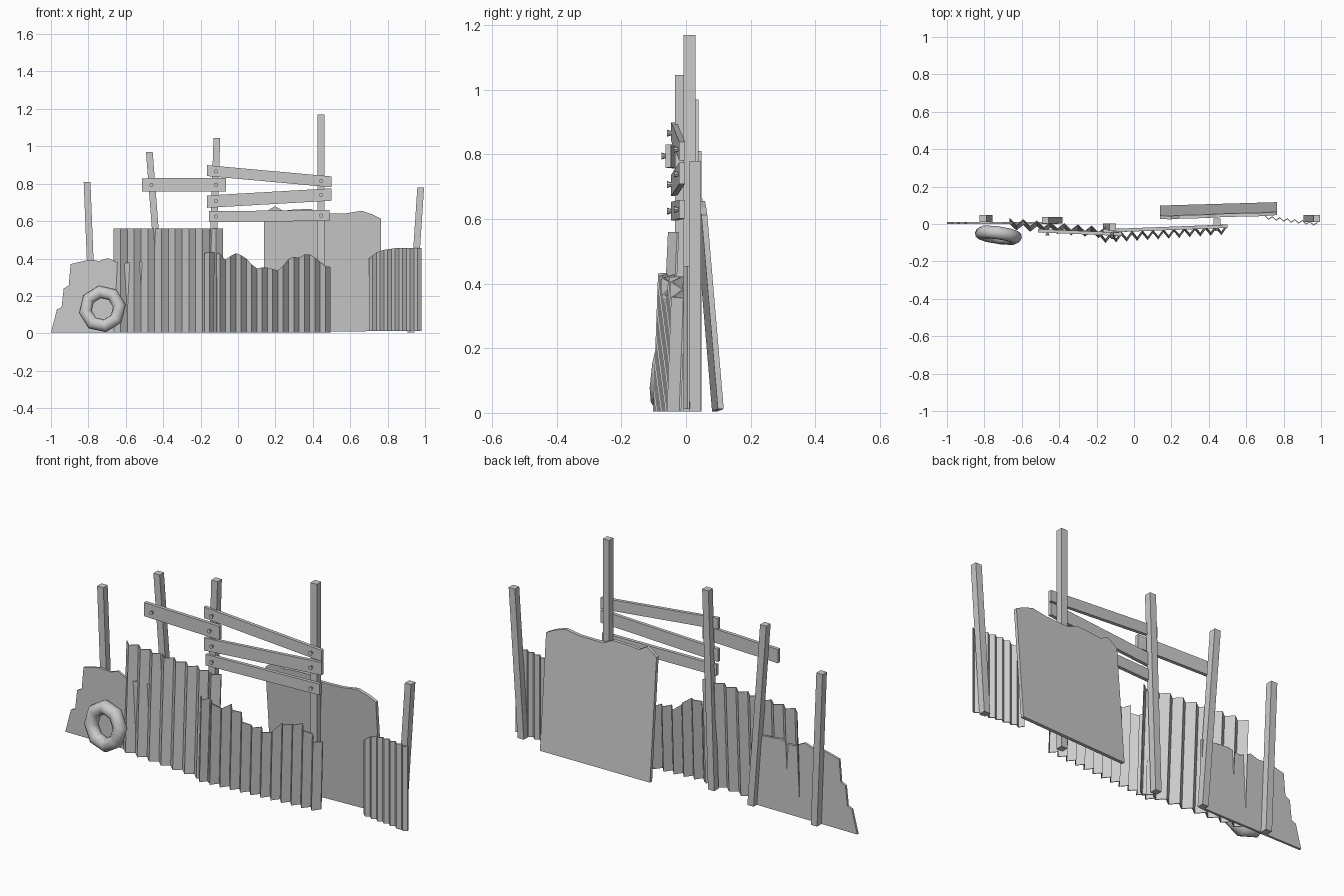
import bpy, bmesh, math
from mathutils import Vector, Matrix

if "Cube" in bpy.data.objects:
    bpy.data.objects.remove(bpy.data.objects["Cube"])


def finish(name, bm):
    bmesh.ops.recalc_face_normals(bm, faces=bm.faces)
    me = bpy.data.meshes.new(name)
    bm.to_mesh(me)
    bm.free()
    ob = bpy.data.objects.new(name, me)
    bpy.context.collection.objects.link(ob)
    return ob


def beam(name, a, b, u, v):
    """Bar from a to b with cross-section half-vectors u and v."""
    bm = bmesh.new()
    u, v = Vector(u), Vector(v)
    rings = [[bm.verts.new(Vector(p) + su * u + sv * v)
              for su, sv in ((-1, -1), (1, -1), (1, 1), (-1, 1))] for p in (a, b)]
    for r in rings:
        bm.faces.new(r)
    for i in range(4):
        j = (i + 1) % 4
        bm.faces.new((rings[0][i], rings[0][j], rings[1][j], rings[1][i]))
    return finish(name, bm)


def top_at(profile, x):
    """Linear interpolation of a jagged top edge."""
    for (x0, z0), (x1, z1) in zip(profile, profile[1:]):
        if x <= x1:
            return z0 + (z1 - z0) * max(0, x - x0) / (x1 - x0)
    return profile[-1][1]


def corrugated(name, profile, y0, y1, lean, teeth, amp, bottom=0.005, thick=0.006):
    """Zigzag sheet; y0/y1 are the base depths at each end, lean the shift at the top."""
    bm = bmesh.new()
    xa, xb = profile[0][0], profile[-1][0]
    n = teeth * 2
    cols = []
    for i in range(n + 1):
        t = i / n
        x = xa + (xb - xa) * t
        y = y0 + (y1 - y0) * t + (amp if i % 2 == 0 else -amp)
        z = top_at(profile, x)
        yt = y + lean * z / 0.5
        cols.append([bm.verts.new(c) for c in (
            (x, y - thick / 2, bottom), (x, yt - thick / 2, z),
            (x, yt + thick / 2, z), (x, y + thick / 2, bottom))])
    for a, b in zip(cols, cols[1:]):
        for k in range(4):
            m = (k + 1) % 4
            bm.faces.new((a[k], a[m], b[m], b[k]))
    bm.faces.new(cols[0])
    bm.faces.new(cols[-1])
    return finish(name, bm)


def slab(name, outline, thick, depth):
    """Flat plate from an x-z outline; depth(x, z) gives its centre y."""
    bm = bmesh.new()
    front = [bm.verts.new((x, depth(x, z) - thick / 2, z)) for x, z in outline]
    back = [bm.verts.new((x, depth(x, z) + thick / 2, z)) for x, z in outline]
    bm.faces.new(front)
    bm.faces.new(back)
    for i in range(len(front)):
        j = (i + 1) % len(front)
        bm.faces.new((front[i], front[j], back[j], back[i]))
    return finish(name, bm)


# Upright posts: bottom x, top x, top z, centre y
for i, (xb, xt, zt, y) in enumerate([
        (-0.775, -0.807, 0.81, 0.03), (-0.40, -0.474, 0.97, 0.02),
        (-0.147, -0.113, 1.045, -0.016), (0.444, 0.444, 1.17, 0.011),
        (0.925, 0.977, 0.78, 0.029)]):
    beam(f"post_{i + 1}", (xb, y, 0.005), (xt, y, zt), (0.018, 0, 0), (0, 0.018, 0))

# Cross planks: left (x, y, z), right (x, y, z), bolt x positions
planks = [
    ((-0.513, -0.036, 0.793), (-0.063, -0.055, 0.795), 0.036, (-0.463, -0.117)),
    ((-0.166, -0.037, 0.87), (0.499, -0.012, 0.81), 0.029, (-0.117, 0.444)),
    ((-0.166, -0.037, 0.704), (0.499, -0.012, 0.742), 0.033, (-0.117, 0.444)),
    ((-0.156, -0.037, 0.624), (0.488, -0.012, 0.63), 0.029, (-0.117, 0.444)),
]
for i, (a, b, h, bolts) in enumerate(planks):
    beam(f"plank_{i + 1}", a, b, (0, 0.009, 0), (0, 0, h))
    # Flared bolts
    for k, bx in enumerate(bolts):
        p = Vector(a).lerp(Vector(b), (bx - a[0]) / (b[0] - a[0]))
        bm = bmesh.new()
        bmesh.ops.create_cone(bm, cap_ends=True, segments=8, radius1=0.005,
                              radius2=0.011, depth=0.018,
                              matrix=Matrix.Translation(p + Vector((0, -0.014, 0)))
                              @ Matrix.Rotation(math.pi / 2, 4, 'X'))
        finish(f"bolt_{i + 1}_{k + 1}", bm)

# Corrugated sheets
corrugated("tall_corrugated_sheet", [(-0.665, 0.56), (-0.08, 0.56)],
           -0.012, -0.066, 0.023, 8, 0.016)
corrugated("torn_corrugated_sheet",
           [(-0.18, 0.43), (-0.10, 0.435), (-0.08, 0.385), (-0.015, 0.43), (0.035, 0.41),
            (0.095, 0.345), (0.14, 0.355), (0.22, 0.335), (0.28, 0.41), (0.33, 0.405),
            (0.37, 0.43), (0.42, 0.40), (0.46, 0.36), (0.495, 0.355)],
           -0.083, -0.036, 0.018, 12, 0.018)
corrugated("right_corrugated_sheet",
           [(0.70, 0.40), (0.73, 0.425), (0.77, 0.445), (0.84, 0.455), (0.98, 0.455)],
           0.036, 0.0, 0.0, 7, 0.008, bottom=0.012)

# Broken flat panel on the left
slab("left_broken_panel",
     [(-1.0, 0.005), (-0.968, 0.128), (-0.943, 0.139), (-0.932, 0.24), (-0.905, 0.255),
      (-0.895, 0.37), (-0.805, 0.392), (-0.74, 0.387), (-0.695, 0.402), (-0.63, 0.37),
      (-0.55, 0.385), (-0.40, 0.37), (-0.40, 0.005)],
     0.012, lambda x, z: 0.005)

# Large leaning panel behind the right post
slab("leaning_back_panel",
     [(0.14, 0.005), (0.14, 0.64), (0.165, 0.66), (0.198, 0.68), (0.24, 0.655),
      (0.30, 0.662), (0.39, 0.665), (0.44, 0.64), (0.50, 0.64), (0.58, 0.642),
      (0.66, 0.655), (0.72, 0.635), (0.765, 0.612), (0.765, 0.012)],
     0.018, lambda x, z: 0.09 + 0.03 * (x - 0.14) - 0.085 * z)

# Old tyre leaning at the front
bpy.ops.mesh.primitive_torus_add(major_segments=8, minor_segments=10,
                                 major_radius=0.093, minor_radius=0.035)
tyre = bpy.context.object
tyre.name = "tyre"
tyre.scale = (1, 1, 1.1)
tyre.matrix_world = (Matrix.Translation((-0.725, -0.06, 0.131))
                     @ Matrix.Rotation(math.radians(-8), 4, 'Z')
                     @ Matrix.Rotation(math.radians(82), 4, 'X')
                     @ Matrix.Rotation(math.radians(10), 4, 'Z'))
bpy.ops.object.shade_smooth()
# Lean the top back against the panel
tyre.rotation_euler.x = math.radians(82)
